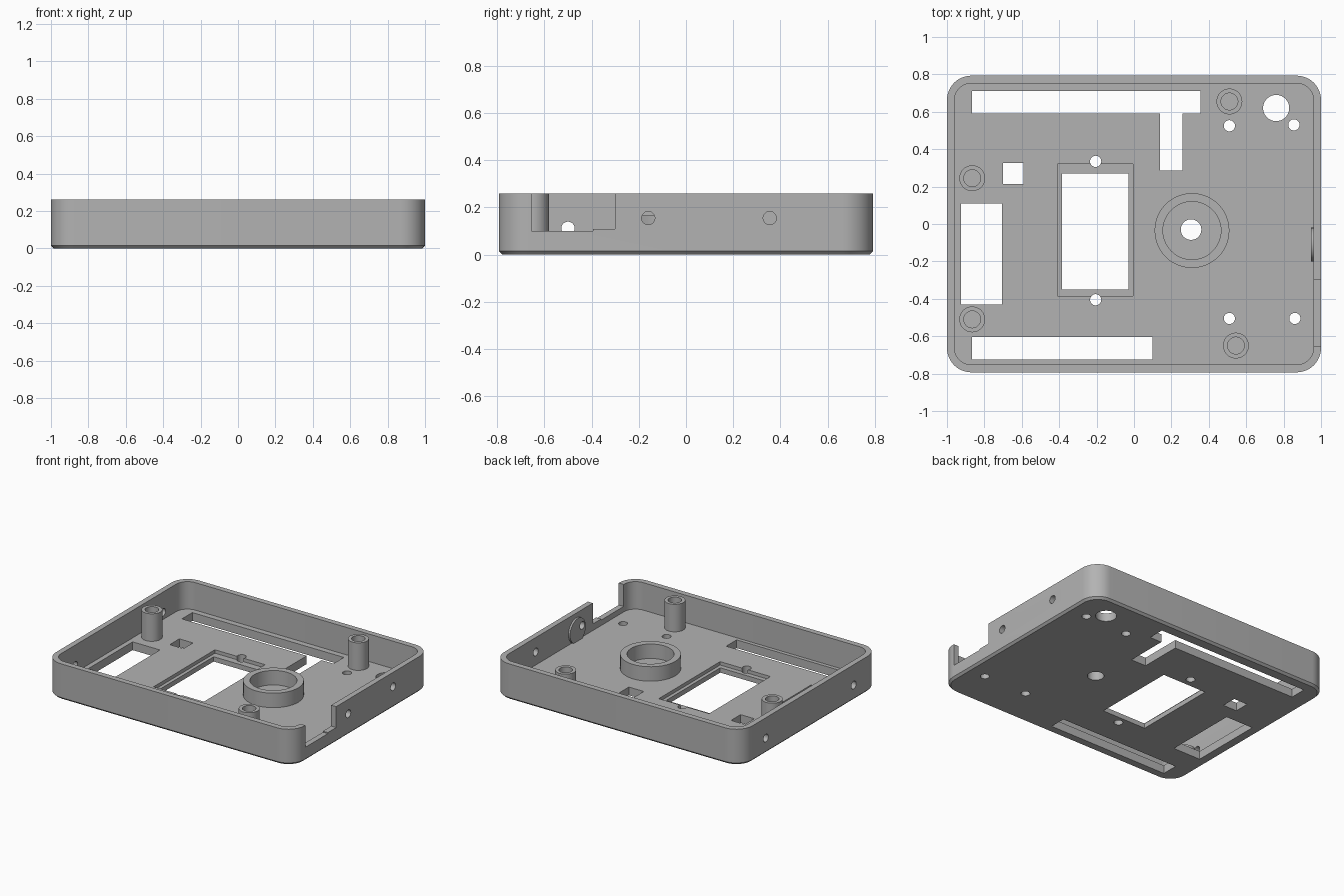
import bpy, bmesh, math
from mathutils import Matrix

cube = bpy.data.objects.get("Cube")
if cube:
    bpy.data.objects.remove(cube, do_unlink=True)

FLOOR, TOP = 0.06, 0.26

grey = bpy.data.materials.new("plain_grey")
grey.use_nodes = True
grey.diffuse_color = (0.45, 0.45, 0.45, 1)
grey.node_tree.nodes["Principled BSDF"].inputs["Base Color"].default_value = (0.45, 0.45, 0.45, 1)


def make(name, bm):
    bmesh.ops.recalc_face_normals(bm, faces=bm.faces)
    mesh = bpy.data.meshes.new(name)
    bm.to_mesh(mesh)
    bm.free()
    mesh.materials.append(grey)
    obj = bpy.data.objects.new(name, mesh)
    bpy.context.collection.objects.link(obj)
    return obj


def rounded_outline(hx, hy, r, steps=12):
    pts = []
    for i, (sx, sy) in enumerate([(1, 1), (-1, 1), (-1, -1), (1, -1)]):
        for k in range(steps + 1):
            a = math.pi / 2 * (i + k / steps)
            pts.append((sx * (hx - r) + r * math.cos(a), sy * (hy - r) + r * math.sin(a)))
    return pts


def loft(name, layers):
    """Stack rounded rectangles given as (half x, half y, radius, z)."""
    bm = bmesh.new()
    rings = [[bm.verts.new((x, y, z)) for x, y in rounded_outline(hx, hy, r)]
             for hx, hy, r, z in layers]
    n = len(rings[0])
    for lo, hi in zip(rings, rings[1:]):
        for i in range(n):
            j = (i + 1) % n
            bm.faces.new((lo[i], lo[j], hi[j], hi[i]))
    bm.faces.new(rings[0])
    bm.faces.new(rings[-1])
    return make(name, bm)


def box(name, x0, x1, y0, y1, z0, z1):
    bm = bmesh.new()
    m = Matrix.Translation(((x0 + x1) / 2, (y0 + y1) / 2, (z0 + z1) / 2))
    bmesh.ops.create_cube(bm, size=1, matrix=m @ Matrix.Diagonal((x1 - x0, y1 - y0, z1 - z0, 1)))
    return make(name, bm)


def cylinder(name, center, r, depth, axis="Z"):
    bm = bmesh.new()
    m = Matrix.Translation(center)
    if axis == "X":
        m = m @ Matrix.Rotation(math.pi / 2, 4, "Y")
    bmesh.ops.create_cone(bm, cap_ends=True, segments=40, radius1=r, radius2=r, depth=depth, matrix=m)
    return make(name, bm)


def tube(name, x, y, r_out, r_in, top):
    bm = bmesh.new()
    n, base = 48, FLOOR - 0.005
    profile = [(r_out, base), (r_out, top), (r_in, top), (r_in, base)]
    rings = [[bm.verts.new((x + r * math.cos(math.tau * i / n), y + r * math.sin(math.tau * i / n), z))
              for i in range(n)] for r, z in profile]
    for k in range(4):
        a, b = rings[k], rings[(k + 1) % 4]
        for i in range(n):
            j = (i + 1) % n
            bm.faces.new((a[i], a[j], b[j], b[i]))
    return make(name, bm)


def cut(target, cutter):
    mod = target.modifiers.new("cut", "BOOLEAN")
    mod.operation, mod.solver, mod.object = "DIFFERENCE", "EXACT", cutter
    bpy.context.view_layer.objects.active = target
    bpy.ops.object.modifier_apply(modifier=mod.name)
    bpy.data.objects.remove(cutter, do_unlink=True)


# Tray shell with a small bottom chamfer
tray = loft("tray", [(0.985, 0.778, 0.115, 0), (1, 0.793, 0.13, 0.015), (1, 0.793, 0.13, TOP)])
cut(tray, loft("cavity", [(0.96, 0.752, 0.09, FLOOR), (0.96, 0.752, 0.09, 0.4)]))

# Recessed ledge around the middle window
cut(tray, box("ledge", -0.41, -0.005, -0.385, 0.32, 0.035, 0.1))

# Rectangular openings through the floor
for x0, x1, y0, y1 in [(-0.385, -0.03, -0.35, 0.27), (-0.865, 0.355, 0.59, 0.71),
                       (0.14, 0.26, 0.285, 0.60), (-0.70, -0.59, 0.215, 0.325),
                       (-0.925, -0.705, -0.43, 0.11), (-0.865, 0.10, -0.725, -0.605)]:
    cut(tray, box("opening", x0, x1, y0, y1, -0.1, 0.1))

# Round holes through the floor
for x, y, r in [(-0.205, 0.335, 0.03), (-0.205, -0.405, 0.03), (0.51, 0.525, 0.03),
                (0.855, 0.53, 0.03), (0.76, 0.62, 0.07), (0.51, -0.505, 0.03),
                (0.86, -0.505, 0.03), (0.305, -0.03, 0.055)]:
    cut(tray, cylinder("hole", (x, y, 0), r, 0.3))

# Stepped notch in the left wall
cut(tray, box("notch", 0.9, 1.1, -0.655, -0.395, 0.1, 0.4))
cut(tray, box("notch_step", 0.9, 1.1, -0.40, -0.30, 0.108, 0.4))

# Screw holes in the side walls, and a round pad inside the left wall
pad = cylinder("wall_pad", (0.956, -0.11, 0.135), 0.09, 0.018, "X")
cut(pad, cylinder("hole", (0.95, -0.16, 0.155), 0.028, 0.2, "X"))
for x, y, z in [(1, -0.16, 0.155), (1, 0.355, 0.155), (-1, -0.50, 0.112), (-1, 0.51, 0.112)]:
    cut(tray, cylinder("hole", (x, y, z), 0.028, 0.2, "X"))

# Screw posts and the large round collar
parts = [tray, pad, tube("round_collar", 0.31, -0.035, 0.2, 0.155, 0.165)]
for name, x, y, top in [("back_right_post", -0.865, 0.245, TOP), ("front_right_post", -0.865, -0.51, 0.085),
                        ("back_left_post", 0.51, 0.655, TOP), ("front_left_post", 0.545, -0.65, TOP)]:
    parts.append(tube(name, x, y, 0.069, 0.045, top))

# Smooth the curved walls, keep the edges sharp
bpy.ops.object.select_all(action="DESELECT")
for part in parts:
    part.select_set(True)
bpy.context.view_layer.objects.active = tray
bpy.ops.object.shade_smooth_by_angle(angle=math.radians(30))
